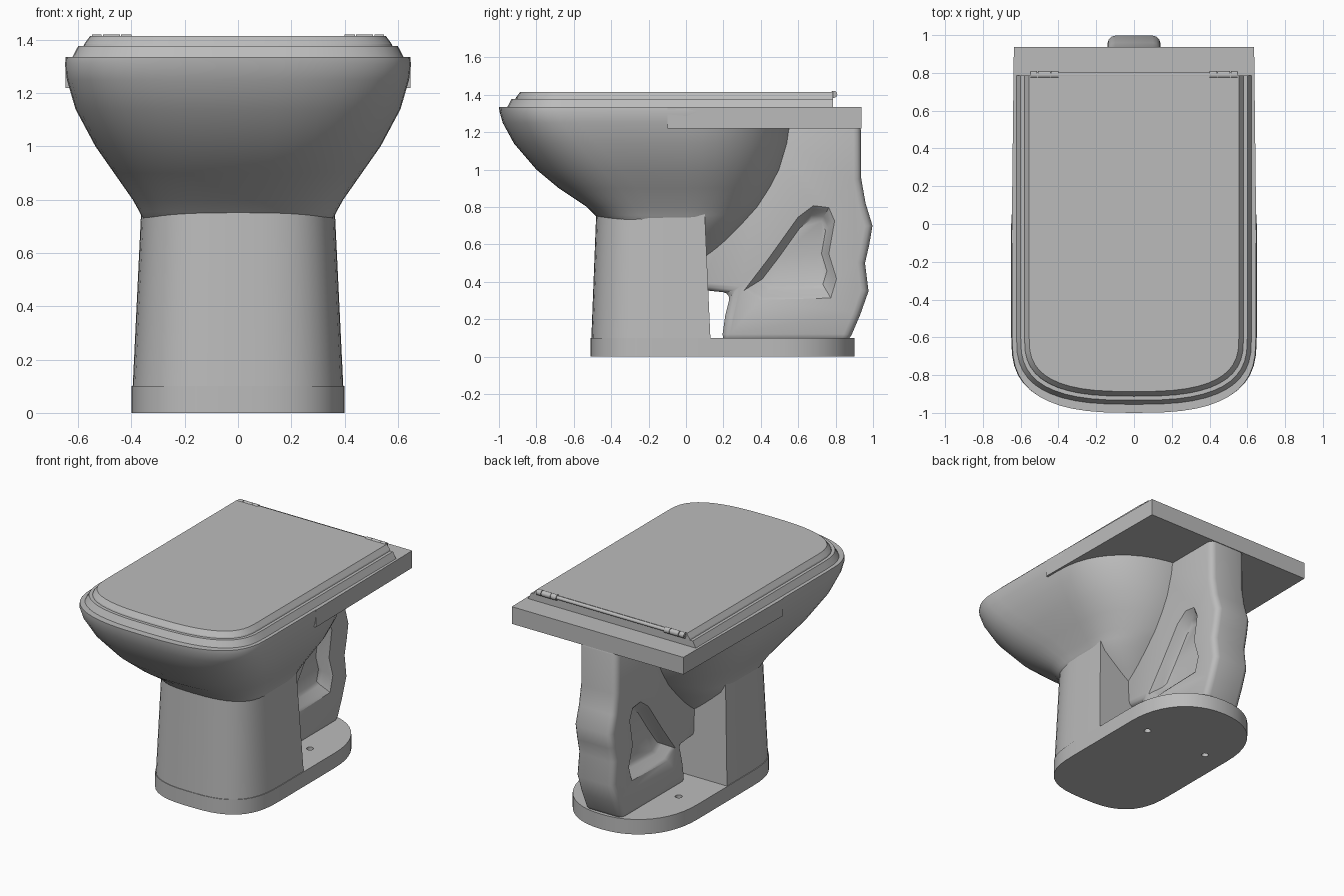
import bpy, bmesh, math
from mathutils import Matrix

old = bpy.data.objects.get("Cube")
if old:
    bpy.data.objects.remove(old, do_unlink=True)

ceramic = bpy.data.materials.new("grey_ceramic")
ceramic.use_nodes = True
GREY = (0.5, 0.5, 0.5, 1)
ceramic.diffuse_color = GREY
ceramic.node_tree.nodes["Principled BSDF"].inputs["Base Color"].default_value = GREY


def outline(z, w, front, front_mid, back_mid, back, nf=2.8, nb=2.2, steps=12):
    """Closed plan curve: rounded front, straight sides, rounded or flat back."""
    half = []
    for mid, end, n, order in ((front_mid, front, nf, range(steps, -1, -1)),
                               (back_mid, back, nb, range(steps + 1))):
        for i in order:
            t = i / steps * math.pi / 2
            x = w * max(math.cos(t), 0) ** (2 / n) if i < steps else 0
            half.append((x, mid + (end - mid) * math.sin(t) ** (2 / n), z))
    return half + [(-x, y, z) for x, y, z in half[-2:0:-1]]


def finish(obj, angle=35):
    bpy.ops.object.select_all(action='DESELECT')
    obj.select_set(True)
    bpy.context.view_layer.objects.active = obj
    for mod in list(obj.modifiers):
        bpy.ops.object.modifier_apply(modifier=mod.name)
    bpy.ops.object.shade_smooth_by_angle(angle=math.radians(angle))


def from_bmesh(name, bm):
    bmesh.ops.remove_doubles(bm, verts=bm.verts, dist=1e-5)
    bmesh.ops.recalc_face_normals(bm, faces=bm.faces)
    mesh = bpy.data.meshes.new(name)
    bm.to_mesh(mesh)
    bm.free()
    obj = bpy.data.objects.new(name, mesh)
    bpy.context.collection.objects.link(obj)
    mesh.materials.append(ceramic)
    return obj


def loft(name, rings):
    """Skin a stack of equal rings and cap both ends."""
    bm = bmesh.new()
    rows = [[bm.verts.new(p) for p in ring] for ring in rings]
    n = len(rows[0])
    for a, b in zip(rows, rows[1:]):
        for i in range(n):
            j = (i + 1) % n
            bm.faces.new((a[i], a[j], b[j], b[i]))
    bm.faces.new(rows[0])
    bm.faces.new(rows[-1])
    return from_bmesh(name, bm)


def cylinder(name, radius, length, centre, axis='Z', sides=16):
    bm = bmesh.new()
    turn = Matrix.Rotation(math.pi / 2, 4, 'Y') if axis == 'X' else Matrix()
    bmesh.ops.create_cone(bm, cap_ends=True, segments=sides, radius1=radius,
                          radius2=radius, depth=length,
                          matrix=Matrix.Translation(centre) @ turn)
    return from_bmesh(name, bm)


def cut(obj, cutters):
    for c in cutters:
        c.hide_render = True
        mod = obj.modifiers.new("cut", 'BOOLEAN')
        mod.operation, mod.object, mod.solver = 'DIFFERENCE', c, 'EXACT'
    finish(obj)
    for c in cutters:
        bpy.data.objects.remove(c, do_unlink=True)


# Bowl: swells from the pedestal to the rim, with a hull sloping at the back
bowl_rings = [
    (0.46, 0.10, -0.10, -0.05, 0.00, 0.08),
    (0.60, 0.24, -0.25, -0.10, 0.00, 0.22),
    (0.70, 0.345, -0.42, -0.15, 0.00, 0.31),
    (0.755, 0.37, -0.485, -0.18, 0.00, 0.36),
    (0.80, 0.395, -0.53, -0.20, 0.00, 0.40),
    (0.90, 0.465, -0.68, -0.26, 0.00, 0.46),
    (1.00, 0.535, -0.80, -0.35, 0.00, 0.51),
    (1.14, 0.61, -0.92, -0.48, 0.00, 0.55),
    (1.25, 0.642, -0.98, -0.57, 0.00, 0.565),
    (1.31, 0.65, -0.997, -0.60, 0.00, 0.57),
    (1.335, 0.645, -1.00, -0.60, 0.00, 0.57),
]
finish(loft("bowl", [outline(*r) for r in bowl_rings]))

# Flat deck behind and around the bowl
deck = [[(-0.648, -0.1, z), (0.648, -0.1, z), (0.636, 0.937, z), (-0.636, 0.937, z)]
        for z in (1.22, 1.335)]
finish(loft("rear_deck", deck))

# Front pedestal with a flat back
finish(loft("pedestal", [outline(0, 0.40, -0.51, -0.12, 0.135, 0.135),
                         outline(0.77, 0.363, -0.48, -0.12, 0.10, 0.10)]))

# Foot plate with two bolt holes
foot = loft("foot_plate", [outline(z, 0.40, -0.51, -0.12, 0.45, 0.90)
                           for z in (0, 0.10)])
cut(foot, [cylinder("bolt_cutter", 0.022, 0.4, (s * 0.24, 0.42, 0.05))
           for s in (-1, 1)])

# Trapway: beveled side profile with a recess in each side
profile = [(0.935, 1.25), (0.937, 0.95), (0.96, 0.82), (0.997, 0.70), (0.98, 0.60),
           (0.957, 0.50), (0.976, 0.35), (0.93, 0.22), (0.87, 0.08), (0.19, 0.08),
           (0.21, 0.22), (0.24, 0.34), (0.05, 0.36), (0.05, 0.60), (0.40, 1.25)]
trap = loft("trapway", [[(x, y, z) for y, z in profile] for x in (-0.14, 0.14)])
bevel = trap.modifiers.new("bevel", 'BEVEL')
bevel.width, bevel.segments = 0.04, 3
bevel.limit_method, bevel.angle_limit = 'ANGLE', math.radians(60)
recess = [(0.32, 0.36), (0.45, 0.53), (0.60, 0.74), (0.68, 0.80), (0.76, 0.79),
          (0.79, 0.72), (0.76, 0.55), (0.80, 0.42), (0.77, 0.32), (0.40, 0.31)]
cy = sum(p[0] for p in recess) / len(recess)
cz = sum(p[1] for p in recess) / len(recess)


def recess_ring(x, k):
    return [(x, cy + (y - cy) * k, cz + (z - cz) * k) for y, z in recess]


cut(trap, [loft("recess_cutter", [recess_ring(s * 0.07, 0.72), recess_ring(s * 0.085, 0.82),
                                  recess_ring(s * 0.125, 0.96), recess_ring(s * 0.16, 1.12)])
           for s in (-1, 1)])

# Seat and lid, stacked with chamfered edges
def board(name, z, w, front, height, inset):
    rings = [outline(z, w, front, -0.60, 0.785, 0.785),
             outline(z + height, w - inset, front + inset, -0.60, 0.785, 0.785)]
    finish(loft(name, rings), 25)


board("seat", 1.335, 0.622, -0.955, 0.042, 0.022)
board("lid_base", 1.377, 0.580, -0.912, 0.008, 0.003)
board("lid", 1.385, 0.577, -0.909, 0.030, 0.022)

# Hinge rod and knuckles
finish(cylinder("hinge_rod", 0.012, 1.10, (0, 0.79, 1.402), 'X'))
for side, s in (("left", 1), ("right", -1)):
    for part, x, length in (("outer", 0.53, 0.035), ("middle", 0.475, 0.065),
                            ("inner", 0.42, 0.04)):
        finish(cylinder(f"{side}_{part}_knuckle", 0.019, length, (s * x, 0.79, 1.402), 'X'))
